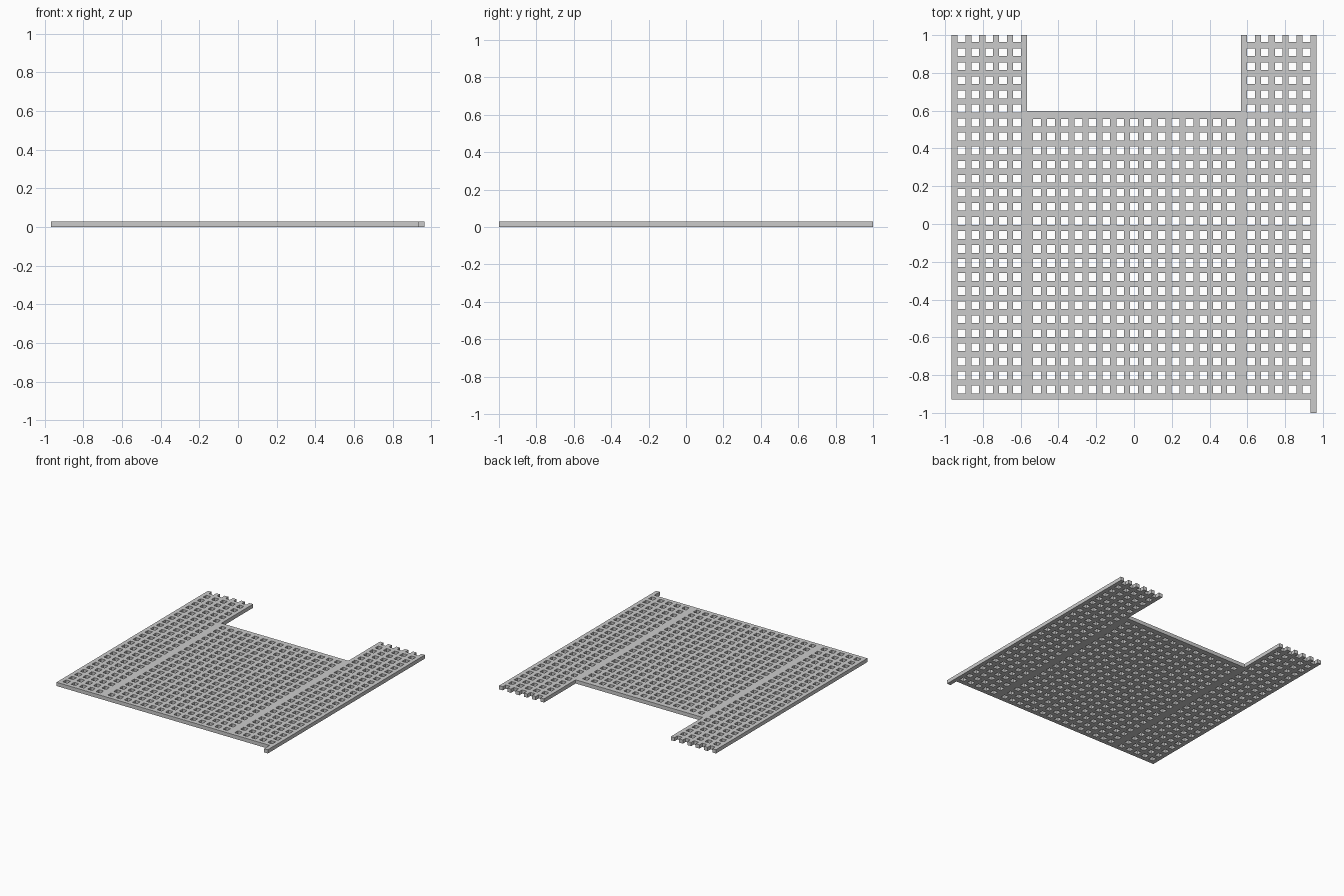
import bpy, bmesh

if "Cube" in bpy.data.objects:
    bpy.data.objects.remove(bpy.data.objects["Cube"])

H = 0.03                      # plate thickness
HOLE = 0.0412                 # hole width
Y0, PITCH, BAR = -0.93, 0.0744, 0.0332


def breaks(x0, x1, n):
    """Alternating bar / hole edges for n holes between x0 and x1."""
    bar = (x1 - x0 - n * HOLE) / (n + 1)
    out = [x0]
    for i in range(n):
        a = x0 + bar + i * (bar + HOLE)
        out += [a, a + HOLE]
    return out + [x1]


def row_breaks(n, top):
    """Bar / hole edges upwards from the front edge, n bars, then the end."""
    out = []
    for i in range(n):
        out += [Y0 + i * PITCH, Y0 + i * PITCH + BAR]
    return out + [top]


def add_cell(bm, x0, x1, y0, y1):
    bm.faces.new([bm.verts.new((x, y, 0)) for x, y in
                  ((x0, y0), (x1, y0), (x1, y1), (x0, y1))])


def add_lattice(bm, xs, ys):
    for i in range(len(xs) - 1):
        for j in range(len(ys) - 1):
            if not (i % 2 and j % 2):
                add_cell(bm, xs[i], xs[i + 1], ys[j], ys[j + 1])


bm = bmesh.new()

# two side panels with open slots at the back edge
side_rows = row_breaks(26, 1.0)
right_xs = breaks(0.566, 0.966, 5)
add_lattice(bm, breaks(-0.967, -0.566, 5), side_rows)
add_lattice(bm, right_xs, side_rows)

# shorter middle panel closed by a wider back strip
mid_rows = row_breaks(20, 0.555) + [0.597]
add_lattice(bm, breaks(-0.566, 0.566, 15), mid_rows)

# small tab at the front right corner
add_cell(bm, right_xs[-2], right_xs[-1], -1.0, Y0)

# join the cells and give them thickness
bmesh.ops.remove_doubles(bm, verts=bm.verts, dist=1e-4)
res = bmesh.ops.extrude_face_region(bm, geom=bm.faces[:], use_keep_orig=True)
top = [g for g in res["geom"] if isinstance(g, bmesh.types.BMVert)]
bmesh.ops.translate(bm, verts=top, vec=(0, 0, H))
bmesh.ops.recalc_face_normals(bm, faces=bm.faces)

mesh = bpy.data.meshes.new("grating_panel")
bm.to_mesh(mesh)
bm.free()
bpy.context.collection.objects.link(bpy.data.objects.new("grating_panel", mesh))
